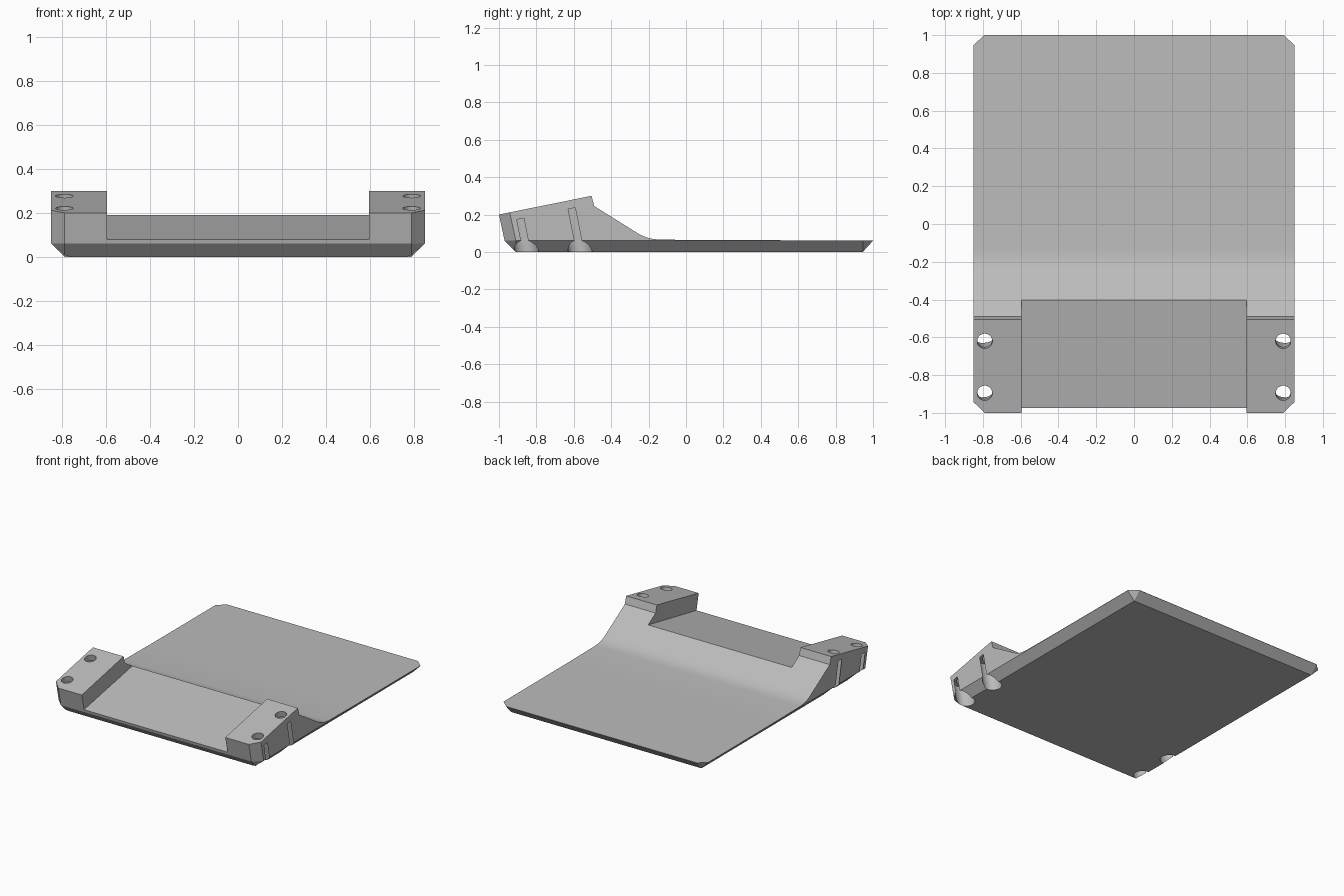
import bpy, bmesh, math
from mathutils import Vector, Matrix

cube = bpy.data.objects.get("Cube")
if cube:
    bpy.data.objects.remove(cube, do_unlink=True)

HALF_W = 0.85
TILT = math.atan(0.2)          # slope of the clamp blocks and holes

grey = bpy.data.materials.new("plain_grey")
grey.use_nodes = True
COLOUR = (0.5, 0.5, 0.5, 1)
grey.diffuse_color = COLOUR
grey.node_tree.nodes["Principled BSDF"].inputs["Base Color"].default_value = COLOUR


def prism(bm, profile, half):
    """Extrude a (y, z) profile across x."""
    face = bm.faces.new([bm.verts.new((-half, y, z)) for y, z in profile])
    out = bmesh.ops.extrude_face_region(bm, geom=[face])
    verts = [v for v in out["geom"] if isinstance(v, bmesh.types.BMVert)]
    bmesh.ops.translate(bm, vec=(2 * half, 0, 0), verts=verts)


def slice_off(bm, a, b, c):
    """Remove everything outside the plane through three points."""
    a, b, c = Vector(a), Vector(b), Vector(c)
    n = (b - a).cross(c - a).normalized()
    if n.dot(Vector((0, 0, 0.05)) - a) > 0:
        n.negate()
    bmesh.ops.bisect_plane(bm, geom=bm.verts[:] + bm.edges[:] + bm.faces[:],
                           plane_co=a, plane_no=n, clear_outer=True, dist=1e-5)
    bmesh.ops.holes_fill(bm, edges=[e for e in bm.edges if e.is_boundary], sides=0)


def finish(bm, name):
    bmesh.ops.recalc_face_normals(bm, faces=bm.faces[:])
    mesh = bpy.data.meshes.new(name)
    bm.to_mesh(mesh)
    bm.free()
    mesh.materials.append(grey)
    obj = bpy.data.objects.new(name, mesh)
    bpy.context.collection.objects.link(obj)
    return obj


# Body: side profile with raised front and thin rear plate
bm = bmesh.new()
prism(bm, [(-0.957, 0), (1, 0), (1, 0.062), (0.2, 0.063), (-0.14, 0.066),
           (-0.18, 0.07), (-0.215, 0.079), (-0.25, 0.095), (-0.49, 0.245),
           (-0.505, 0.3), (-1, 0.2)], HALF_W)

# Underside bevels along front and back
slice_off(bm, (0, -0.97, 0.06), (1, -0.97, 0.06), (0, -0.91, 0))
slice_off(bm, (0, 1, 0.06), (1, 1, 0.06), (0, 0.945, 0))
for s in (-1, 1):
    i, o = s * 0.79, s * HALF_W
    # Side underside bevel, upright front corner, lower corner facets
    slice_off(bm, (o, 0, 0.06), (o, 1, 0.06), (i, 0, 0))
    slice_off(bm, (i, -1, 0.2), (i, -0.97, 0.06), (o, -0.91, 0.06))
    slice_off(bm, (i, -0.97, 0.06), (o, -0.91, 0.06), (i, -0.91, 0))
    slice_off(bm, (i, 1, 0.06), (o, 0.945, 0.06), (i, 0.945, 0))
body = finish(bm, "wedge_plate")

# Cutter for the sloped channel between the blocks
bm = bmesh.new()
prism(bm, [(-1.1, 0.056), (-0.3, 0.209), (-0.3, 0.5), (-1.1, 0.5)], 0.595)
cutters = [finish(bm, "channel_cutter")]

# Tilted screw holes: narrow at the top, wide bore below
for s in (-1, 1):
    for y, z in ((-0.62, 0.277), (-0.895, 0.221)):
        for label, radius, low, high in (("hole", 0.04, -0.2, 0.1), ("bore", 0.063, -0.45, -0.045)):
            bm = bmesh.new()
            place = (Matrix.Translation((s * 0.79, y, z)) @ Matrix.Rotation(TILT, 4, "X")
                     @ Matrix.Translation((0, 0, (low + high) / 2)))
            bmesh.ops.create_cone(bm, cap_ends=True, segments=40, radius1=radius,
                                  radius2=radius, depth=high - low, matrix=place)
            cutters.append(finish(bm, label + "_cutter"))

for cutter in cutters:
    cutter.hide_render = True
    mod = body.modifiers.new(cutter.name, "BOOLEAN")
    mod.operation = "DIFFERENCE"
    mod.solver = "EXACT"
    mod.object = cutter

# Apply the cuts and remove the cutters
bpy.ops.object.select_all(action="DESELECT")
bpy.context.view_layer.objects.active = body
body.select_set(True)
for mod in list(body.modifiers):
    bpy.ops.object.modifier_apply(modifier=mod.name)
for cutter in cutters:
    bpy.data.objects.remove(cutter, do_unlink=True)
bpy.ops.object.shade_smooth_by_angle(angle=math.radians(20))
